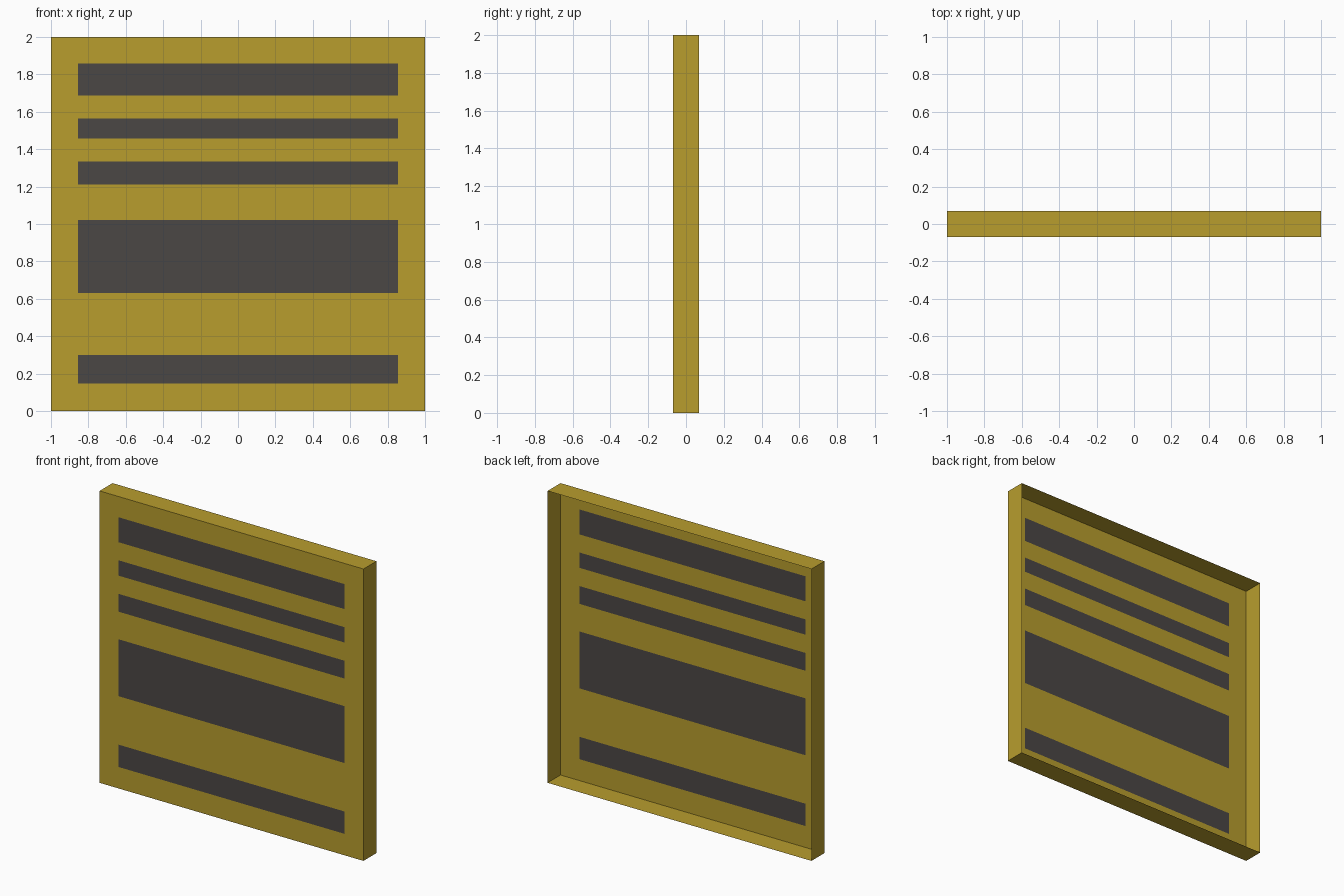
import bpy
import bmesh

if "Cube" in bpy.data.objects:
    bpy.data.objects.remove(bpy.data.objects["Cube"])

HALF_W, HEIGHT, HALF_D = 1.0, 2.0, 0.07
BAR_HALF_W = 0.855
# Bottom and top height of each dark bar
BARS = [(0.147, 0.300), (0.632, 1.022), (1.211, 1.333), (1.458, 1.563), (1.687, 1.858)]


def material(name, color):
    mat = bpy.data.materials.new(name)
    mat.diffuse_color = (*color, 1.0)
    mat.use_nodes = True
    mat.node_tree.nodes["Principled BSDF"].inputs["Base Color"].default_value = mat.diffuse_color
    return mat


yellow = material("mustard_yellow", (0.479, 0.337, 0.027))
grey = material("charcoal_grey", (0.070, 0.063, 0.060))


def add_object(name, bm, mats):
    mesh = bpy.data.meshes.new(name)
    bm.to_mesh(mesh)
    bm.free()
    for mat in mats:
        mesh.materials.append(mat)
    obj = bpy.data.objects.new(name, mesh)
    bpy.context.collection.objects.link(obj)
    return obj


# Front panel: one flat sheet cut into a grid, with the bars as dark faces
xs = [-HALF_W, -BAR_HALF_W, BAR_HALF_W, HALF_W]
zs = [0.0] + [z for bar in BARS for z in bar] + [HEIGHT]
bm = bmesh.new()
grid = [[bm.verts.new((x, -HALF_D, z)) for x in xs] for z in zs]
for r in range(len(zs) - 1):
    for c in range(len(xs) - 1):
        face = bm.faces.new((grid[r][c], grid[r][c + 1], grid[r + 1][c + 1], grid[r + 1][c]))
        face.material_index = 1 if c == 1 and r % 2 == 1 else 0
add_object("front_panel", bm, [yellow, grey])

# Side walls: a thin rim running back from the panel, open at the rear
bm = bmesh.new()
corners = [(-HALF_W, 0), (HALF_W, 0), (HALF_W, HEIGHT), (-HALF_W, HEIGHT)]
front = [bm.verts.new((x, -HALF_D, z)) for x, z in corners]
back = [bm.verts.new((x, HALF_D, z)) for x, z in corners]
for i in range(4):
    j = (i + 1) % 4
    bm.faces.new((front[i], back[i], back[j], front[j]))
add_object("side_walls", bm, [yellow])
